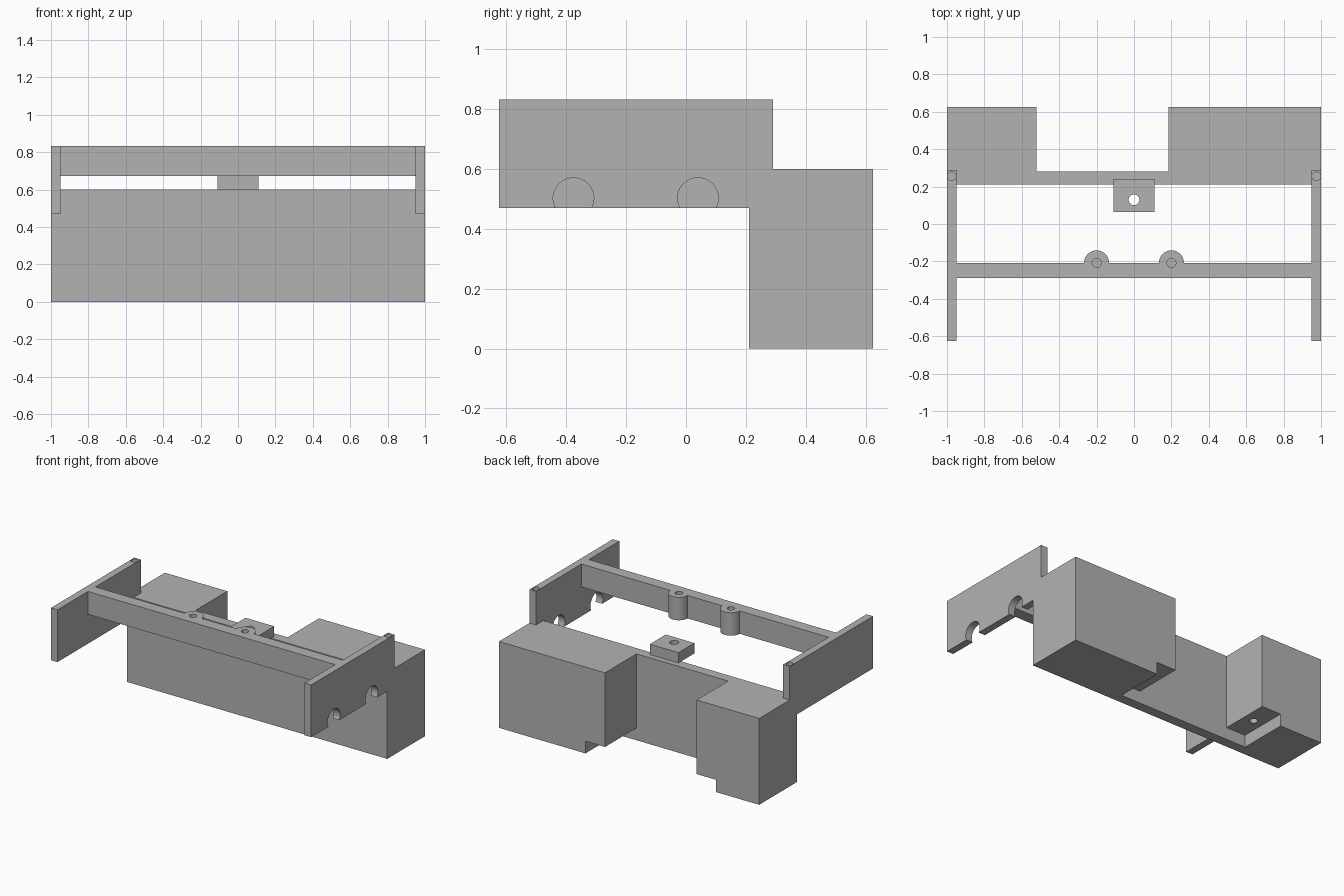
import bpy, bmesh, math
from mathutils import Matrix

cube = bpy.data.objects.get("Cube")
if cube:
    bpy.data.objects.remove(cube, do_unlink=True)

grey = bpy.data.materials.new("plain_grey")
grey.use_nodes = True
COLOUR = (0.45, 0.45, 0.45, 1)
grey.diffuse_color = COLOUR
grey.node_tree.nodes["Principled BSDF"].inputs["Base Color"].default_value = COLOUR


def finish(name, bm):
    bmesh.ops.recalc_face_normals(bm, faces=bm.faces)
    mesh = bpy.data.meshes.new(name)
    bm.to_mesh(mesh)
    bm.free()
    mesh.materials.append(grey)
    obj = bpy.data.objects.new(name, mesh)
    bpy.context.collection.objects.link(obj)
    return obj


def prism(name, points, low, high, axis="z"):
    """Extrude a closed outline along z (xy points) or x (yz points)."""
    bm = bmesh.new()
    place = (lambda a, b: (a, b, low)) if axis == "z" else (lambda a, b: (low, a, b))
    face = bm.faces.new([bm.verts.new(place(a, b)) for a, b in points])
    moved = bmesh.ops.extrude_face_region(bm, geom=[face])["geom"]
    depth = high - low
    vec = (0, 0, depth) if axis == "z" else (depth, 0, 0)
    bmesh.ops.translate(bm, vec=vec, verts=[v for v in moved if isinstance(v, bmesh.types.BMVert)])
    return finish(name, bm)


def rect(x0, x1, y0, y1):
    return [(x0, y0), (x1, y0), (x1, y1), (x0, y1)]


def circle(cx, cy, r, n=32, start=0, sweep=2 * math.pi):
    return [(cx + r * math.cos(start + sweep * i / n), cy + r * math.sin(start + sweep * i / n))
            for i in range(n)]


def cut(obj, *cutters):
    """Subtract the cutters, bake the result and drop the cutters."""
    for cutter in cutters:
        cutter.hide_render = True
        mod = obj.modifiers.new("cut", "BOOLEAN")
        mod.operation, mod.solver, mod.object = "DIFFERENCE", "EXACT", cutter
    bpy.context.view_layer.update()
    graph = bpy.context.evaluated_depsgraph_get()
    mesh = bpy.data.meshes.new_from_object(obj.evaluated_get(graph))
    obj.modifiers.clear()
    obj.data = mesh
    for cutter in cutters:
        bpy.data.objects.remove(cutter, do_unlink=True)


TOP, DECK, BACK, FRONT, WALL = 0.833, 0.6, 0.625, 0.21, 0.28
HOLE = 0.026

# U-shaped rear body with a screw notch under the inner edge of each block
body = prism("rear_body", [(-1, FRONT), (1, FRONT), (1, BACK), (0.185, BACK), (0.185, WALL),
                           (-0.52, WALL), (-0.52, BACK), (-1, BACK)], 0, DECK)
cutters = []
for x_in, side in ((0.185, 1), (-0.52, -1)):
    x_out = x_in + side * 0.15
    lo, hi = sorted((x_in - side * 0.1, x_out))
    cutters.append(prism("notch_cutter", rect(lo, hi, WALL, BACK + 0.1), -0.1, 0.085))
    cutters.append(prism("screw_cutter", circle((x_in + x_out) / 2, 0.452, HOLE), 0.05, 0.25))
cut(body, *cutters)

# Centre mounting tab with a through hole
tab = prism("centre_tab", rect(-0.11, 0.11, 0.065, 0.24), DECK, 0.672)
cut(tab, prism("tab_cutter", circle(0, 0.13, 0.029), 0.5, 0.8))

# Side panels stepping over the rear body; only the left one has cable holes
outline = [(-BACK, 0.47), (FRONT, 0.47), (FRONT, DECK), (0.29, DECK), (0.29, TOP), (-BACK, TOP)]
for label, side in (("left", 1), ("right", -1)):
    lo, hi = sorted((side * 0.95, side))
    panel = prism(label + "_side_panel", outline, lo, hi, "x")
    cutters = [prism("post_cutter", circle(side * 0.975, 0.255, 0.023), 0.7, TOP + 0.1)]
    if side == 1:
        cutters += [prism("cable_cutter", circle(y, 0.503, 0.068, 48), 0.9, 1.1, "x")
                    for y in (-0.376, 0.04)]
    cut(panel, *cutters)

# Cross beam with two half-round screw bosses on its rear face
BEAM = -0.208
arcs = [p for x in (0.2, -0.2)
        for p in circle(x, BEAM, 0.067, 24, 0, math.pi) + [(x - 0.067, BEAM)]]
beam = prism("cross_beam", [(-0.95, -0.29), (0.95, -0.29), (0.95, BEAM)] + arcs + [(-0.95, BEAM)],
             0.674, TOP)
cut(beam, *[prism("boss_cutter", circle(x, BEAM, 0.024), 0.71, TOP + 0.1) for x in (0.2, -0.2)])

# Smooth the round walls while keeping the edges sharp
bpy.ops.object.select_all(action="DESELECT")
for obj in bpy.context.scene.objects:
    if obj.type == "MESH" and obj.data.materials and obj.data.materials[0] == grey:
        obj.select_set(True)
        bpy.context.view_layer.objects.active = obj
bpy.ops.object.shade_smooth_by_angle(angle=math.radians(30))
